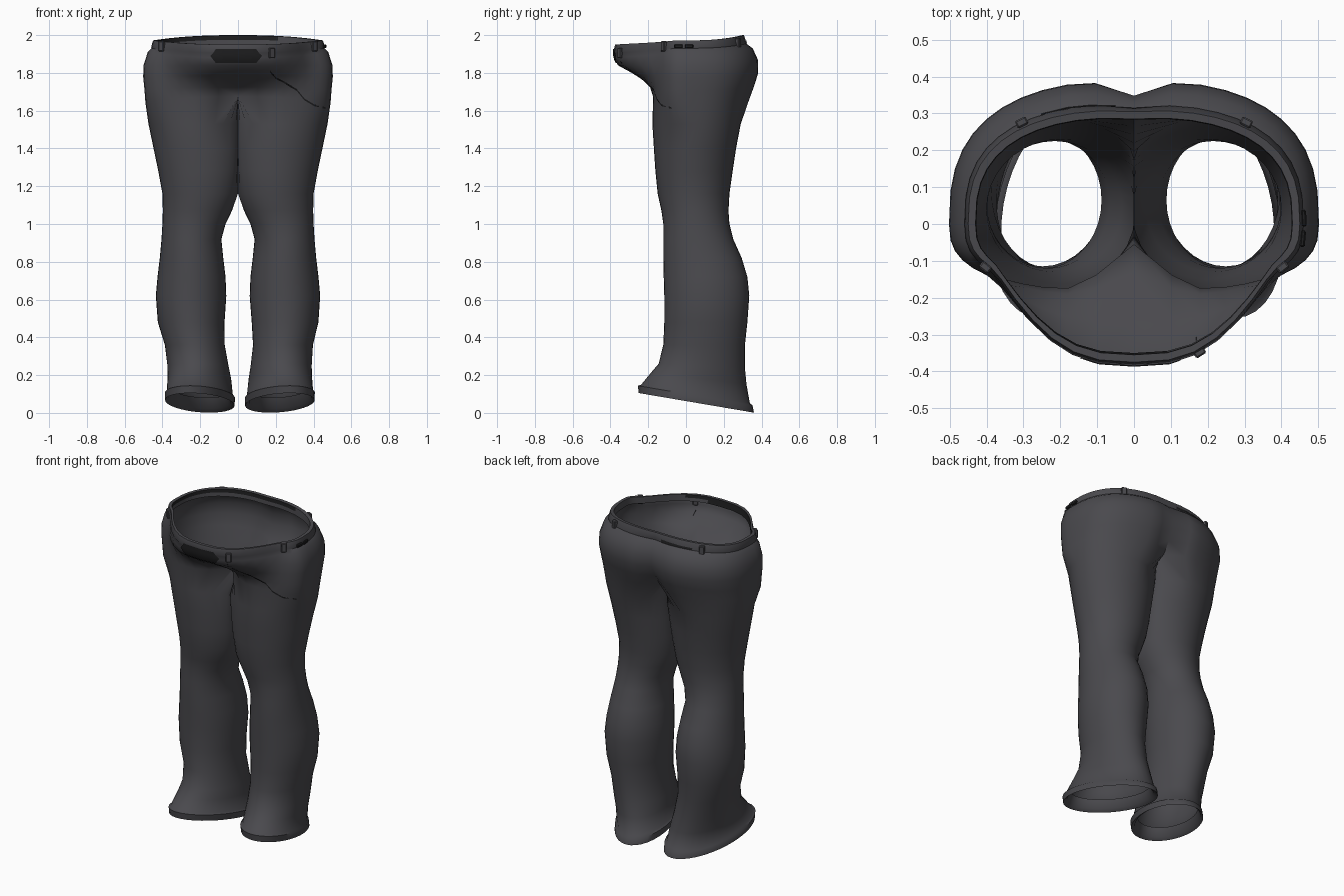
import bpy, bmesh, math
from mathutils import Vector
from mathutils.bvhtree import BVHTree

if "Cube" in bpy.data.objects:
    bpy.data.objects.remove(bpy.data.objects["Cube"], do_unlink=True)


def material(name, rgb):
    m = bpy.data.materials.new(name)
    m.use_nodes = True
    m.diffuse_color = (*rgb, 1)
    b = m.node_tree.nodes["Principled BSDF"]
    b.inputs["Base Color"].default_value = (*rgb, 1)
    b.inputs["Roughness"].default_value = 0.9
    return m


fabric = material("charcoal fabric", (0.068, 0.067, 0.075))
dark = material("black trim", (0.013, 0.013, 0.014))

N = 36          # points around a leg
HALF = 11       # outer arc spans indices -HALF..HALF, the rest is inner thigh


def leg_ring(z, xin, xout, yf, yb, tilt=0):
    """Closed ring, index 0 outward, running through the back; tilted hems also toe out."""
    cx, rx, cy, ry = (xin + xout) / 2, (xout - xin) / 2, (yf + yb) / 2, (yb - yf) / 2
    rx = math.sqrt(rx * rx - (tilt * ry) ** 2)
    ring = []
    for i in range(N):
        a = math.tau * i / N
        y = cy + ry * math.sin(a)
        x = max(cx + rx * math.cos(a) - tilt * (y - cy), 0.0008)
        ring.append(Vector((x, y, z - tilt * (y - 0.05))))
    return ring


def hip_arc(w, front, bump, notch, back, cleft, zf, zs, zb):
    """Open half ring from the front centre round the hip to the back centre."""
    arc = []
    for i in range(-HALF, HALF + 1):
        a = math.pi / 2 * i / HALF
        x = w * abs(math.cos(a)) ** 0.8 if abs(i) < HALF else 0
        s = math.sin(a)
        if i < 0:
            y = -front * abs(s) ** 0.75 - bump * max(0, 1 - (x / 0.38) ** 3) * abs(s)
            y += notch * math.exp(-(x / 0.1) ** 2)
        else:
            y = back * s ** 0.75 - cleft * math.exp(-(x / 0.07) ** 2)
        z = zs + ((zf if i < 0 else zb) - zs) * s * s
        arc.append(Vector((x, y, z)))
    return arc


# Leg sections: height, inner x, outer x, front y, back y, slope
legs = [
    (0.125, 0.06, 0.37, -0.20, 0.31, 0.17),
    (0.070, 0.05, 0.38, -0.225, 0.335, 0.17),
    (0.054, 0.028, 0.396, -0.25, 0.36, 0.17),
    (0.092, 0.026, 0.397, -0.255, 0.352, 0.17),
    (0.100, 0.036, 0.388, -0.238, 0.338, 0.17),
    (0.185, 0.046, 0.382, -0.185, 0.32, 0.12),
    (0.25, 0.058, 0.382, -0.145, 0.312, 0.05),
    (0.36, 0.075, 0.392, -0.12, 0.312),
    (0.48, 0.072, 0.425, -0.115, 0.325),
    (0.62, 0.062, 0.435, -0.115, 0.335),
    (0.72, 0.066, 0.426, -0.118, 0.325),
    (0.82, 0.078, 0.414, -0.12, 0.295),
    (0.92, 0.088, 0.405, -0.12, 0.25),
    (1.00, 0.066, 0.40, -0.12, 0.23),
    (1.07, 0.032, 0.398, -0.13, 0.225),
    (1.16, -0.004, 0.40, -0.15, 0.23),
    (1.28, -0.025, 0.422, -0.162, 0.247),
    (1.40, -0.04, 0.447, -0.17, 0.265),
    (1.53, -0.05, 0.474, -0.178, 0.29),
]
# Hip sections: width, front, belly, front notch, back, cleft, heights
hips = [
    (0.490, 0.185, 0.00, 0.13, 0.345, 0.08, 1.675, 1.64, 1.66),
    (0.495, 0.19, 0.01, 0.07, 0.370, 0.06, 1.725, 1.71, 1.73),
    (0.502, 0.19, 0.08, 0.01, 0.390, 0.045, 1.785, 1.78, 1.80),
    (0.500, 0.19, 0.17, 0, 0.388, 0.04, 1.84, 1.84, 1.87),
    (0.478, 0.19, 0.19, 0, 0.360, 0.03, 1.88, 1.91, 1.93),
    (0.458, 0.19, 0.19, 0, 0.325, 0.015, 1.905, 1.93, 1.955),
    (0.460, 0.19, 0.195, 0, 0.325, 0.010, 1.912, 1.935, 1.96),
    (0.450, 0.18, 0.195, 0, 0.31, 0.005, 1.95, 1.972, 2.0),
    (0.430, 0.17, 0.185, 0, 0.29, 0.005, 1.95, 1.972, 1.998),
    (0.429, 0.17, 0.183, 0, 0.289, 0.005, 1.93, 1.952, 1.975),
    (0.428, 0.17, 0.18, 0, 0.288, 0.005, 1.91, 1.93, 1.95),
]


def crotch_ring():
    """Close the lowest hip arc along the centre seam under the crotch."""
    arc = hip_arc(*hips[0])
    f, b = arc[0], arc[-1]
    n = N - len(arc)
    inner = []
    for k in range(1, n + 1):
        t = k / (n + 1)
        p = b.lerp(f, t)
        p.z -= 0.05 * math.sin(math.pi * t)
        inner.append(p)
    return arc[HALF:] + inner + arc[:HALF]


def skin(bm, rings, closed=False):
    faces = []
    for a, b in zip(rings, rings[1:]):
        n = len(a)
        for i in range(n if closed else n - 1):
            j = (i + 1) % n
            faces.append(bm.faces.new((a[i], a[j], b[j], b[i])))
    return faces


def place(bm, ring, side):
    out = []
    for p in ring:
        shift = 0.01 * min(1, max(0, (0.5 - p.z) / 0.3))
        out.append(bm.verts.new((side * p.x + shift, p.y, p.z)))
    return out


def finish(bm, name, mats, smooth=True):
    me = bpy.data.meshes.new(name)
    bm.to_mesh(me)
    bm.free()
    ob = bpy.data.objects.new(name, me)
    bpy.context.collection.objects.link(ob)
    for m in mats:
        me.materials.append(m)
    if smooth:
        bpy.ops.object.select_all(action='DESELECT')
        ob.select_set(True)
        bpy.context.view_layer.objects.active = ob
        bpy.ops.object.shade_smooth_by_angle(angle=math.radians(50))
    return ob


# Trousers: two mirrored halves welded along the centre seam
cloth = bmesh.new()
for side in (1, -1):
    leg_rings = [leg_ring(*r) for r in legs] + [crotch_ring()]
    skin(cloth, [place(cloth, r, side) for r in leg_rings], True)
    hip_rings = [place(cloth, hip_arc(*r), side) for r in hips]
    skin(cloth, hip_rings[:-2])
    # Dark binding inside the waist, deeper at the front right
    for f in skin(cloth, hip_rings[-3:-1]):
        f.material_index = int(f.calc_center_median().x < 0.2)
    for f in skin(cloth, hip_rings[-2:]):
        c = f.calc_center_median()
        f.material_index = int(c.x < 0.1 and c.y < -0.1)
bmesh.ops.remove_doubles(cloth, verts=cloth.verts, dist=0.0005)
bmesh.ops.recalc_face_normals(cloth, faces=cloth.faces)
tree = BVHTree.FromBMesh(cloth)
finish(cloth, "trousers", (fabric, dark))


def on_surface(origin, direction, lift):
    hit, normal, _, _ = tree.ray_cast(Vector(origin), Vector(direction))
    if hit is None:
        hit, normal, _, _ = tree.find_nearest(Vector(origin))
    if normal.dot(Vector(direction)) > 0:
        normal = -normal
    return hit + normal * lift, normal


# Dark buckle plate wrapped on the front of the waist
plate = bmesh.new()
rows = []
for k in range(5):
    v = k / 4 * 2 - 1
    w = 0.135 - 0.03 * abs(v)
    rows.append([plate.verts.new(on_surface((-0.01 + w * (i / 5 - 1), -2, 1.89 + 0.036 * v),
                                            (0, 1, 0), 0.006)[0]) for i in range(11)])
skin(plate, rows)
finish(plate, "buckle_plate", (dark,))


def strip(name, path, y, half):
    """Thin dark line laid on the cloth, seen from the given y."""
    bm = bmesh.new()
    d = (0, math.copysign(1, -y), 0)
    skin(bm, [[bm.verts.new(on_surface((x, y, z + h), d, 0.004)[0]) for x, z in path]
              for h in (-half, half)])
    finish(bm, name, (dark,), False)


strip("thigh_crease", [(0.165, 1.86), (0.17, 1.81), (0.20, 1.775), (0.24, 1.755), (0.31, 1.71),
                       (0.35, 1.66), (0.40, 1.63), (0.46, 1.615)], -2, 0.005)
strip("back_waist_seam", [(-0.25, 1.955), (-0.18, 1.958), (-0.12, 1.962), (-0.05, 1.965)], 2, 0.007)


# Small blocks set around the waistband
def block(name, angle, z, size, mat):
    d = Vector((math.cos(angle), math.sin(angle), 0))
    p, n = on_surface(d * 2 + Vector((0, 0, z)), -d, 0.003)
    n.z = 0
    bm = bmesh.new()
    bmesh.ops.create_cube(bm, size=1)
    bmesh.ops.scale(bm, vec=size, verts=bm.verts)
    bmesh.ops.bevel(bm, geom=bm.edges[:], offset=0.004, segments=1, affect='EDGES')
    ob = finish(bm, name, (mat,), False)
    ob.location = p
    ob.rotation_euler = n.to_track_quat('X', 'Z').to_euler()


for name, deg, z in (("front_loop", -63, 1.905), ("left_loop", -16, 1.94), ("right_loop", 196, 1.94),
                     ("back_left_loop", 42, 1.955), ("back_right_loop", 138, 1.955)):
    block("belt_" + name, math.radians(deg), z, (0.022, 0.032, 0.055), fabric)
for name, deg in (("front", -5), ("rear", 2)):
    block(f"side_slot_{name}", math.radians(deg), 1.94, (0.014, 0.045, 0.02), dark)
